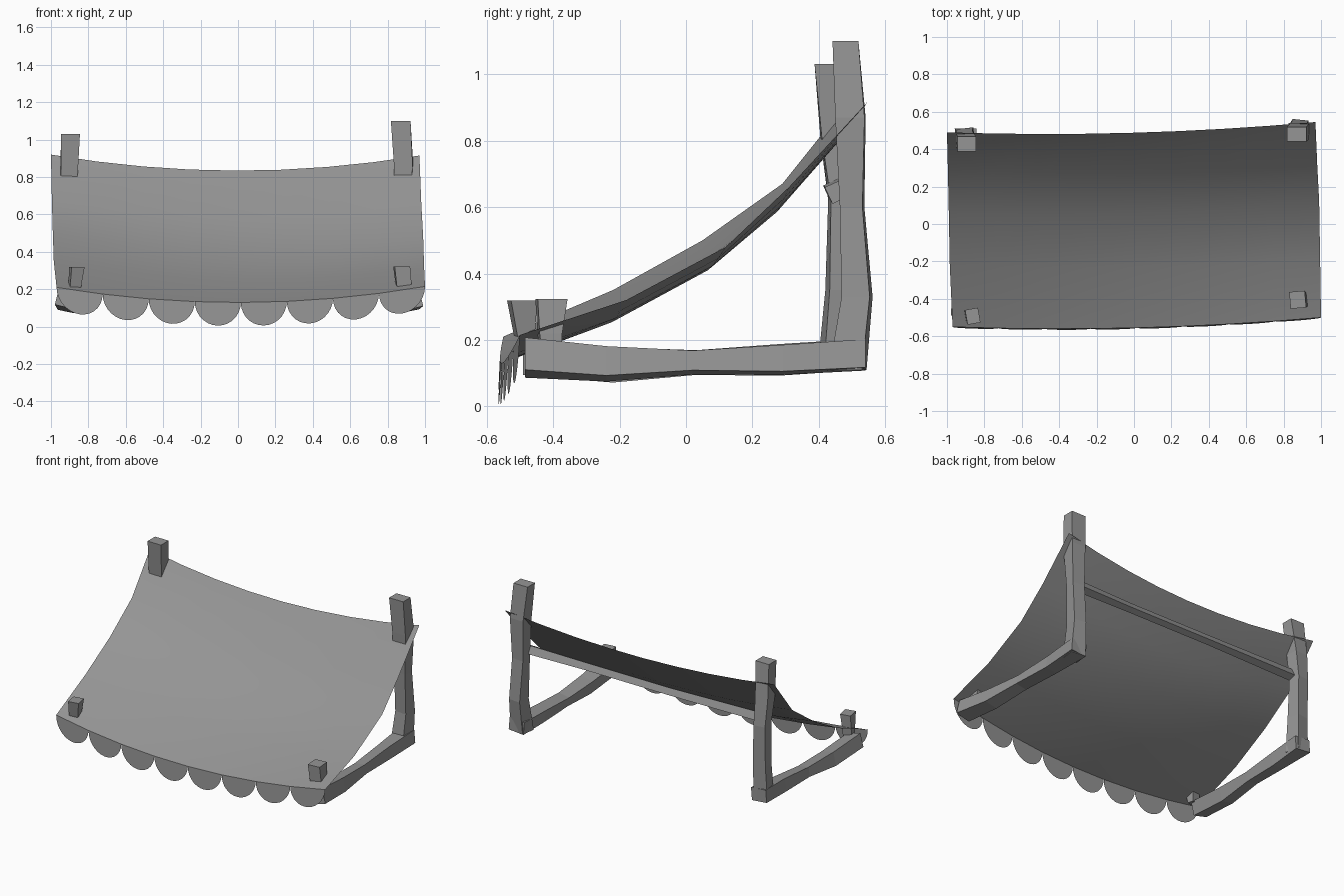
import bpy, bmesh, math
from mathutils import Vector

if "Cube" in bpy.data.objects:
    bpy.data.objects.remove(bpy.data.objects["Cube"])

# Dark grey for every part
grey = bpy.data.materials.new("dark_grey")
grey.diffuse_color = (.3, .3, .3, 1)
grey.use_nodes = True
grey.node_tree.nodes["Principled BSDF"].inputs["Base Color"].default_value = grey.diffuse_color


def make(name, bm, smooth=False):
    me = bpy.data.meshes.new(name)
    bm.normal_update()
    bm.to_mesh(me)
    bm.free()
    me.materials.append(grey)
    ob = bpy.data.objects.new(name, me)
    bpy.context.collection.objects.link(ob)
    for p in me.polygons:
        p.use_smooth = smooth
    return ob


# Square timber through uneven stations (x, y, z, width u, width v) along an axis,
# rolled from the first to the second angle in degrees
def timber(name, stations, axis, roll=(0, 0)):
    u0, v0 = {'z': ((1, 0, 0), (0, 1, 0)), 'y': ((1, 0, 0), (0, 0, 1)),
              'x': ((0, 1, 0), (0, 0, 1))}[axis]
    u0, v0 = Vector(u0), Vector(v0)
    bm = bmesh.new()
    rings = []
    for k, (x, y, z, a, b) in enumerate(stations):
        ang = math.radians(roll[0] + (roll[1] - roll[0]) * k / (len(stations) - 1))
        u = u0 * math.cos(ang) + v0 * math.sin(ang)
        v = v0 * math.cos(ang) - u0 * math.sin(ang)
        rings.append([bm.verts.new(Vector((x, y, z)) + u * a / 2 * s + v * b / 2 * t)
                      for s, t in ((-1, -1), (1, -1), (1, 1), (-1, 1))])
    for r, q in zip(rings, rings[1:]):
        for i in range(4):
            j = (i + 1) % 4
            bm.faces.new((r[i], r[j], q[j], q[i]))
    bm.faces.new(rings[0])
    bm.faces.new(rings[-1])
    bmesh.ops.recalc_face_normals(bm, faces=bm.faces)
    return make(name, bm)


# Back posts
timber("back_post_left", [(-.90, .455, .12, .09, .10), (-.895, .468, .35, .085, .085),
                          (-.90, .472, .62, .08, .08), (-.905, .45, .80, .09, .085),
                          (-.895, .427, 1.03, .10, .08)], 'z', (12, 0))
timber("back_post_right", [(.88, .487, .11, .10, .10), (.885, .515, .33, .085, .085),
                           (.88, .50, .60, .085, .068), (.885, .495, .87, .10, .088),
                           (.87, .48, 1.10, .105, .078)], 'z', (-8, 0))

# Base beams
timber("base_beam_left", [(-.92, -.49, .15, .10, .09), (-.91, -.22, .125, .09, .09),
                          (-.90, .03, .132, .08, .062), (-.895, .28, .14, .085, .085),
                          (-.90, .51, .155, .11, .085)], 'y', (-14, -5))
timber("base_beam_right", [(.93, -.485, .147, .10, .10), (.915, -.24, .128, .09, .09),
                           (.90, .02, .132, .08, .06), (.89, .29, .14, .085, .08),
                           (.885, .54, .155, .11, .085)], 'y', (14, 5))

# Front pegs poking through the cloth
timber("front_peg_left", [(-.875, -.483, .17, .06, .04), (-.872, -.487, .22, .06, .055),
                          (-.862, -.493, .318, .07, .08)], 'z', (10, 10))
timber("front_peg_right", [(.89, -.408, .17, .075, .06), (.886, -.41, .22, .08, .068),
                           (.875, -.405, .323, .083, .09)], 'z', (5, 5))

# Cross rail between the back posts
timber("cross_rail", [(-.88, .447, .65, .05, .055), (-.2, .455, .645, .04, .045),
                      (.4, .45, .645, .04, .045), (.87, .452, .645, .05, .055)], 'x', (25, 25))

# Sagging cloth, spanned between its left and right edges
LEFT = [(-.97, -.55, .21), (-.985, -.22, .35), (-.99, .05, .50), (-.995, .29, .67), (-1, .49, .92)]
RIGHT = [(1, -.50, .215), (.995, -.18, .32), (.99, .12, .48), (.98, .31, .66), (.97, .545, .915)]


def cloth_point(row, f):
    p = Vector(LEFT[row]).lerp(Vector(RIGHT[row]), f)
    k = 4 * f * (1 - f)
    return p + Vector((0, -.03 * k, -.083 * k))


COLS = 8
bm = bmesh.new()
grid = [[bm.verts.new(cloth_point(r, c / COLS)) for c in range(COLS + 1)] for r in range(5)]
for r in range(4):
    for c in range(COLS):
        bm.faces.new((grid[r][c], grid[r][c + 1], grid[r + 1][c + 1], grid[r + 1][c]))
make("awning_cloth", bm, True)

# Scalloped trim along the front edge
bm = bmesh.new()
SEG = 14
for c in range(COLS):
    a, b = cloth_point(0, c / COLS), cloth_point(0, (c + 1) / COLS)
    mid, half = (a + b) / 2, (b - a) / 2
    verts = []
    for i in range(SEG + 1):
        t = math.pi * i / SEG
        drop = .126 * math.sin(t)
        verts.append(bm.verts.new(mid - half * math.cos(t) + Vector((0, -.05 * drop, -drop))))
    bm.faces.new(verts)
make("scalloped_trim", bm)
